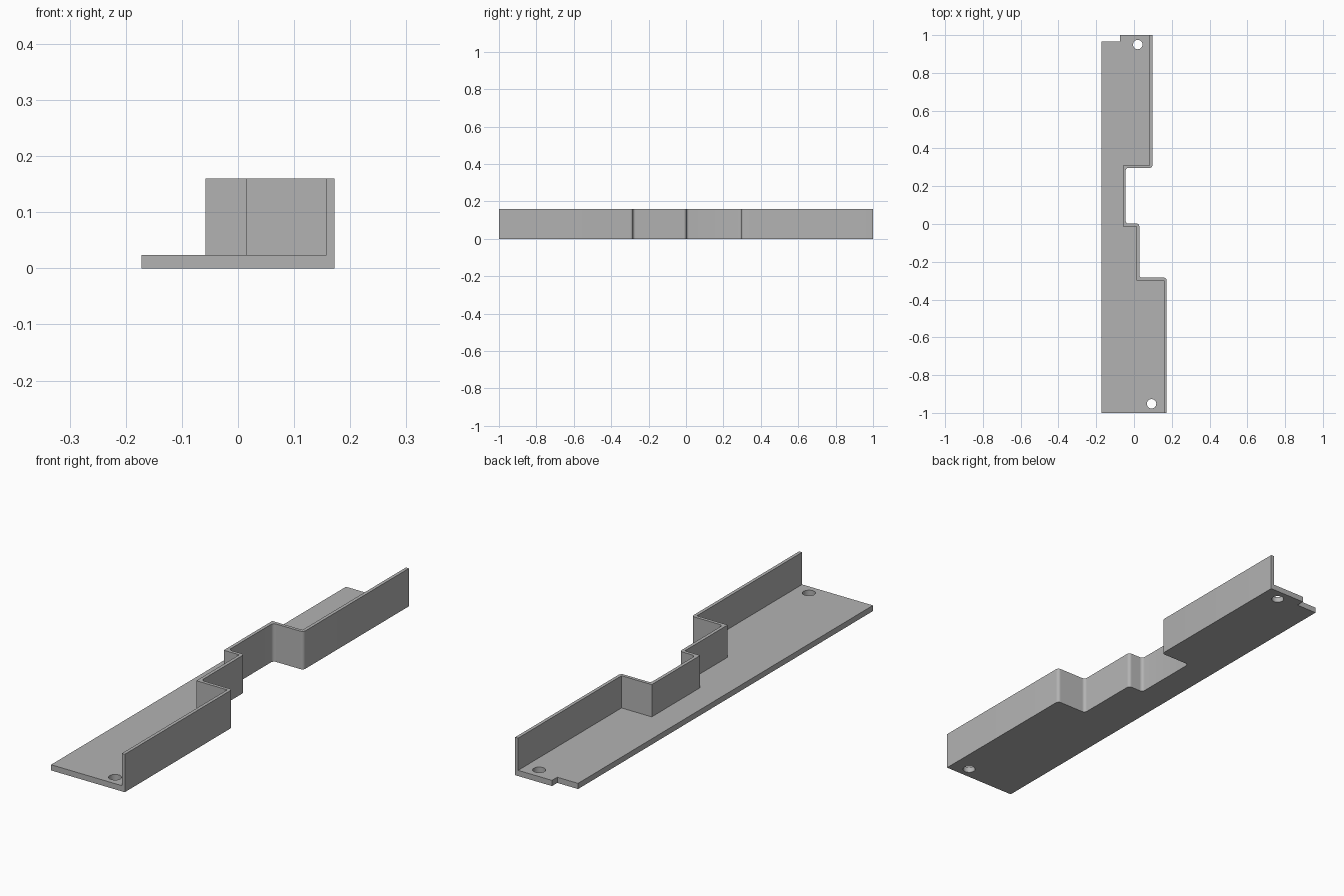
import bpy, bmesh, math
from mathutils import Vector

cube = bpy.data.objects.get("Cube")
if cube:
    bpy.data.objects.remove(cube)

FLOOR, TOP, WALL, RADIUS = 0.024, 0.16, 0.014, 0.014

grey = bpy.data.materials.new("plain grey")
grey.use_nodes = True
grey.diffuse_color = (0.45, 0.45, 0.45, 1)
grey.node_tree.nodes["Principled BSDF"].inputs["Base Color"].default_value = grey.diffuse_color


def rounded(points, radius, steps=6):
    """Round every interior right-angle corner of an open path."""
    path = [points[0]]
    for before, corner, after in zip(points, points[1:], points[2:]):
        a = (before - corner).normalized() * radius
        b = (after - corner).normalized() * radius
        for i in range(steps + 1):
            t = i / steps * math.pi / 2
            path.append(corner + a * (1 - math.sin(t)) + b * (1 - math.cos(t)))
    return path + [points[-1]]


# Stepped wall line: x of each straight run, y of each step between runs
runs = [0.172, 0.028, -0.044, 0.097]
steps = [-0.284, 0.002, 0.297]
outer, inner = [Vector((runs[0], -1))], [Vector((runs[0] - WALL, -1))]
for x0, x1, y in zip(runs, runs[1:], steps):
    shift = -WALL if x1 < x0 else WALL
    outer += [Vector((x0, y)), Vector((x1, y))]
    inner += [Vector((x0 - WALL, y + shift)), Vector((x1 - WALL, y + shift))]
outer.append(Vector((runs[-1], 1)))
inner.append(Vector((runs[-1] - WALL, 1)))
outer = rounded(outer, RADIUS)

# Left side of the floor, with the notch in the rear corner
edge = [Vector(p) for p in [(-0.075, 1), (-0.075, 0.965), (-0.172, 0.965), (-0.172, -1)]]

# Floor and wall footprints share the inner wall line
bm = bmesh.new()
make = lambda pts: [bm.verts.new((p.x, p.y, 0)) for p in pts]
outer_v, inner_v, edge_v = make(outer), make(inner), make(edge)
floor_face = bm.faces.new(inner_v + edge_v)
wall_face = bm.faces.new(outer_v + inner_v[::-1])


def raise_faces(faces, height):
    result = bmesh.ops.extrude_face_region(bm, geom=faces, use_keep_orig=height == FLOOR)
    verts = [g for g in result["geom"] if isinstance(g, bmesh.types.BMVert)]
    bmesh.ops.translate(bm, verts=verts, vec=(0, 0, height))
    return [g for g in result["geom"] if isinstance(g, bmesh.types.BMFace)]


tops = raise_faces([floor_face, wall_face], FLOOR)
wall_top = max(tops, key=lambda f: max(v.co.x for v in f.verts))
raise_faces([wall_top], TOP - FLOOR)
for face in [f for f in bm.faces if not f.is_valid]:
    bm.faces.remove(face)
if wall_top.is_valid:
    bm.faces.remove(wall_top)
bmesh.ops.recalc_face_normals(bm, faces=bm.faces)
bmesh.ops.dissolve_limit(bm, angle_limit=0.01, verts=bm.verts, edges=bm.edges)
mesh = bpy.data.meshes.new("stepped_bracket")
bm.to_mesh(mesh)
bm.free()
mesh.materials.append(grey)
bracket = bpy.data.objects.new("stepped_bracket", mesh)
bpy.context.collection.objects.link(bracket)

# Screw holes near both ends
for x, y in [(0.02, 0.95), (0.093, -0.952)]:
    bpy.ops.mesh.primitive_cylinder_add(vertices=32, radius=0.025, depth=0.1, location=(x, y, 0))
    cutter = bpy.context.object
    cutter.name = "hole_cutter"
    cutter.hide_render = True
    cutter.data.materials.append(grey)
    bpy.context.view_layer.objects.active = bracket
    cut = bracket.modifiers.new("screw_hole", "BOOLEAN")
    cut.operation, cut.solver, cut.object = "DIFFERENCE", "EXACT", cutter
    bpy.ops.object.modifier_apply(modifier=cut.name)
    bpy.data.objects.remove(cutter)

# Smooth rounded corners and holes, keep the rest sharp
bpy.ops.object.select_all(action="DESELECT")
bracket.select_set(True)
bpy.context.view_layer.objects.active = bracket
bpy.ops.object.shade_smooth_by_angle(angle=math.radians(30))
